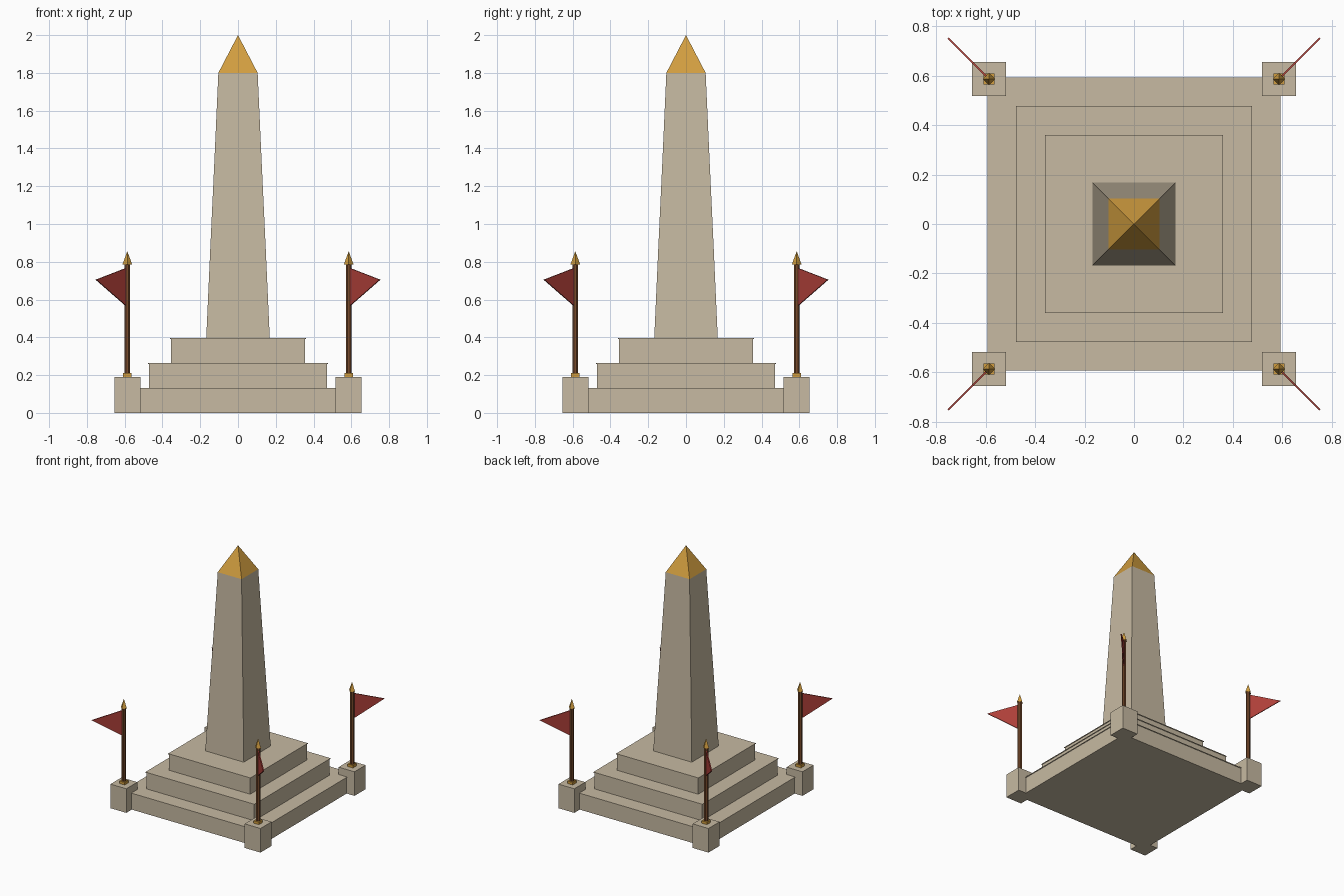
import bpy
from math import pi, sqrt, radians
from mathutils import Matrix, Vector

if "Cube" in bpy.data.objects:
    bpy.data.objects.remove(bpy.data.objects["Cube"])


def material(name, rgb):
    m = bpy.data.materials.new(name)
    m.diffuse_color = (*rgb, 1)
    m.use_nodes = True
    m.node_tree.nodes["Principled BSDF"].inputs["Base Color"].default_value = m.diffuse_color
    return m


STONE = material("stone", (0.57, 0.49, 0.36))
GOLD = material("gold", (0.64, 0.34, 0.05))
WOOD = material("wood", (0.19, 0.07, 0.025))
RED = material("red_cloth", (0.42, 0.05, 0.04))


def finish(name, mat):
    ob = bpy.context.object
    ob.name = name
    ob.data.materials.append(mat)
    return ob


def tapered(name, mat, r1, r2, z1, z2, x=0, y=0, sides=4, turn=0):
    bpy.ops.mesh.primitive_cone_add(
        vertices=sides, radius1=r1, radius2=r2, depth=z2 - z1,
        location=(x, y, (z1 + z2) / 2), rotation=(0, 0, turn))
    return finish(name, mat)


def square(name, mat, h1, h2, z1, z2, x=0, y=0):
    # square block or frustum given by its half widths
    return tapered(name, mat, h1 * sqrt(2), h2 * sqrt(2), z1, z2, x, y, 4, pi / 4)


# stepped plinth, each step with a thin projecting lip
for i, (half, z1, z2) in enumerate([(0.587, 0, 0.132), (0.471, 0.132, 0.265),
                                    (0.354, 0.265, 0.397)], 1):
    square(f"step_{i}", STONE, half, half, z1, z2 - 0.005)
    square(f"step_lip_{i}", STONE, half + 0.005, half + 0.005, z2 - 0.005, z2)

# tapering shaft in three courses, with a gilded cap
levels = [(0.397, 0.168), (0.865, 0.147), (1.333, 0.125), (1.80, 0.104)]
for i in range(3):
    (z1, h1), (z2, h2) = levels[i], levels[i + 1]
    square(f"shaft_course_{i + 1}", STONE, h1, h2, z1, z2)
square("pyramid_cap", GOLD, 0.104, 0, 1.80, 2.0)


def pennant(name, cx, cy, sx, sy):
    # thin triangular flag pointing diagonally outwards
    out = Vector((sx, sy, 0)).normalized()
    side = Vector((-out.y, out.x, 0)) * 0.004
    base = Vector((cx, cy, 0))
    profile = [(0.012, 0.568), (0.234, 0.705), (0.012, 0.766)]
    pts = [base + out * d + Vector((0, 0, z)) for d, z in profile]
    verts = [p - side for p in pts] + [p + side for p in pts]
    faces = [(0, 1, 2), (5, 4, 3), (0, 3, 4, 1), (1, 4, 5, 2), (2, 5, 3, 0)]
    me = bpy.data.meshes.new(name)
    me.from_pydata(verts, [], faces)
    me.materials.append(RED)
    bpy.context.collection.objects.link(bpy.data.objects.new(name, me))


# corner piers with flagpoles
for sx, sx_name in ((-1, "left"), (1, "right")):
    for sy, sy_name in ((-1, "front"), (1, "back")):
        tag = f"{sy_name}_{sx_name}"
        x, y = 0.586 * sx, 0.586 * sy
        square(f"pier_{tag}", STONE, 0.069, 0.069, 0, 0.19, x, y)
        square(f"pole_collar_{tag}", GOLD, 0.023, 0.023, 0.19, 0.21, x, y)
        tapered(f"flagpole_{tag}", WOOD, 0.016, 0.016, 0.20, 0.787, x, y, 8, pi / 8)
        tapered(f"finial_{tag}", GOLD, 0.026, 0, 0.785, 0.856, x, y, 4)
        pennant(f"pennant_{tag}", x, y, sx, sy)
